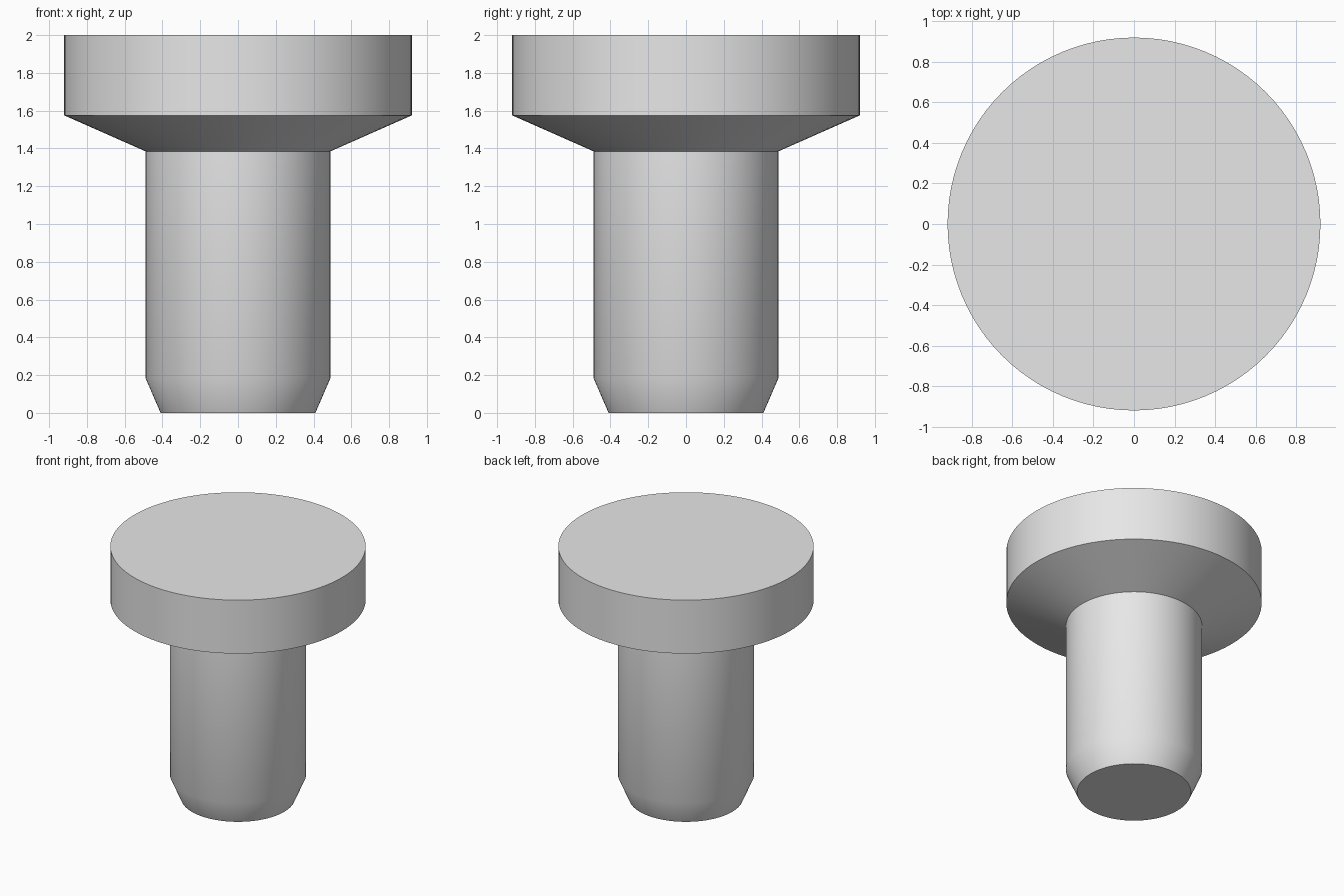
import bpy
import bmesh
import math

cube = bpy.data.objects.get("Cube")
if cube:
    bpy.data.objects.remove(cube, do_unlink=True)

SEGMENTS = 96

# Plain grey metal
grey = bpy.data.materials.new("light grey")
grey.use_nodes = True
colour = (0.8, 0.8, 0.8, 1.0)
grey.diffuse_color = colour
grey.node_tree.nodes["Principled BSDF"].inputs["Base Color"].default_value = colour

# Radius and height: chamfered tip, shank, flared collar, flat head
profile = [(0.41, 0.0), (0.49, 0.185), (0.49, 1.385), (0.92, 1.575), (0.92, 2.0)]


def lathe(name, points, material):
    """Turn a profile around z into a closed solid with flat end caps."""
    bm = bmesh.new()
    rings = []
    for radius, z in points:
        rings.append([bm.verts.new((radius * math.cos(a), radius * math.sin(a), z))
                      for a in (math.tau * i / SEGMENTS for i in range(SEGMENTS))])
    for low, high in zip(rings, rings[1:]):
        for i in range(SEGMENTS):
            j = (i + 1) % SEGMENTS
            bm.faces.new((low[i], low[j], high[j], high[i]))
    bm.faces.new(rings[0][::-1])
    bm.faces.new(rings[-1])
    mesh = bpy.data.meshes.new(name)
    bm.to_mesh(mesh)
    bm.free()
    mesh.materials.append(material)
    obj = bpy.data.objects.new(name, mesh)
    bpy.context.collection.objects.link(obj)
    return obj


pin = lathe("headed_pin", profile, grey)

# Smooth round sides, crisp rims
bpy.ops.object.select_all(action='DESELECT')
pin.select_set(True)
bpy.context.view_layer.objects.active = pin
bpy.ops.object.shade_smooth_by_angle(angle=math.radians(30))
